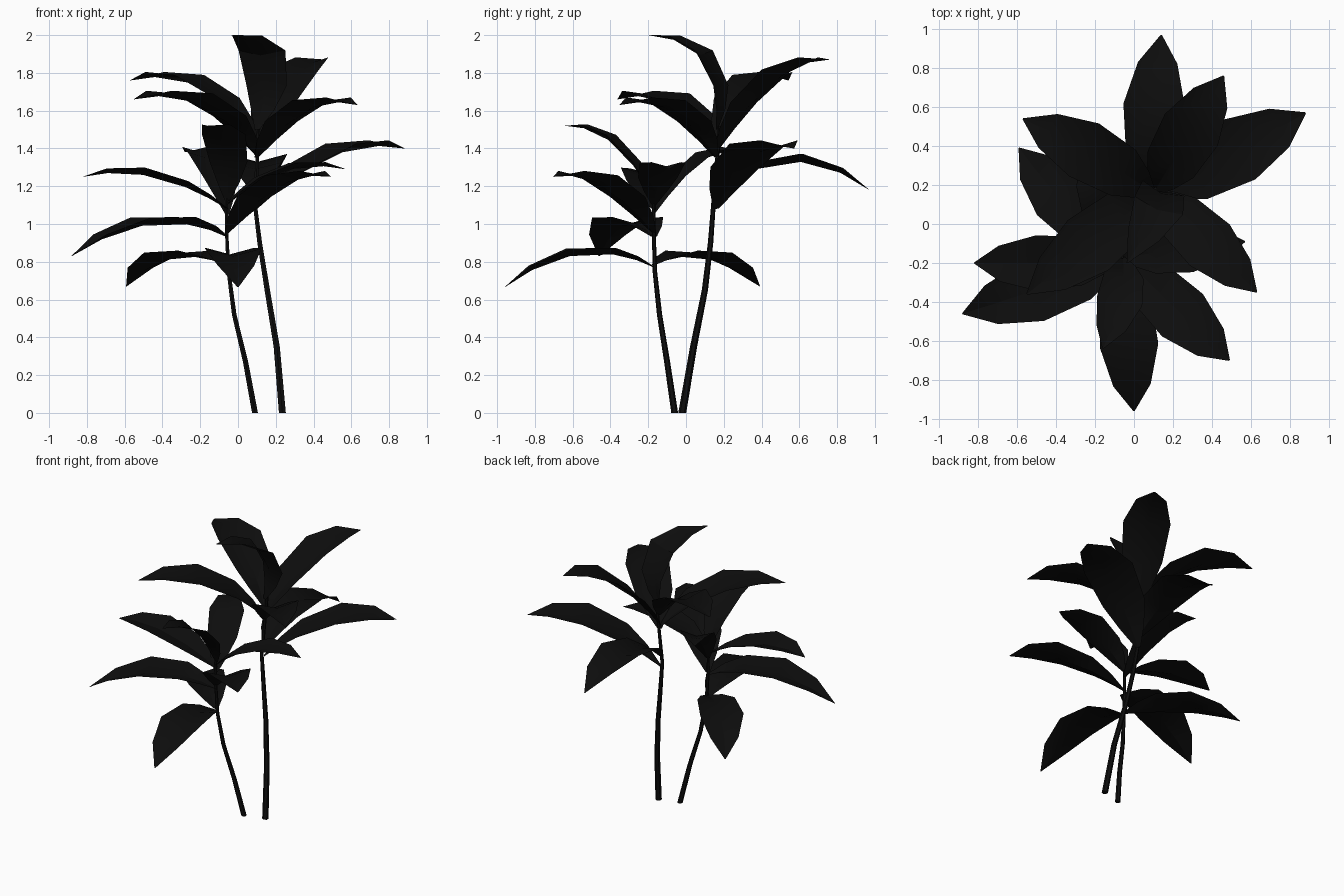
import bpy, bmesh
from mathutils import Vector

cube = bpy.data.objects.get("Cube")
if cube:
    bpy.data.objects.remove(cube, do_unlink=True)

# One near-black colour for the whole plant
black = bpy.data.materials.new("near_black")
black.use_nodes = True
colour = (0.004, 0.004, 0.004, 1)
black.diffuse_color = colour
bsdf = black.node_tree.nodes["Principled BSDF"]
bsdf.inputs["Base Color"].default_value = colour
bsdf.inputs["Roughness"].default_value = 0.9


def finish(name, bm):
    mesh = bpy.data.meshes.new(name)
    bmesh.ops.recalc_face_normals(bm, faces=bm.faces)
    bm.to_mesh(mesh)
    bm.free()
    mesh.materials.append(black)
    obj = bpy.data.objects.new(name, mesh)
    bpy.context.collection.objects.link(obj)
    bpy.context.view_layer.objects.active = obj
    obj.select_set(True)
    bpy.ops.object.shade_smooth_by_angle()
    obj.select_set(False)


# Leaf outline: position along the midrib, share of the full half width
OUTLINE = [(0, .1), (.12, .5), (.28, .86), (.57, 1), (.82, .64), (1, .02)]


def leaf(name, base, mid, tip):
    """Folded blade along an arched midrib through three points."""
    base, mid, tip = Vector(base), Vector(mid), Vector(tip)
    ctrl = mid * 2 - (base + tip) / 2
    half = 0.18 * ((mid - base).length + (tip - mid).length)
    side = (tip - base).cross(Vector((0, 0, 1))).normalized()
    bm = bmesh.new()
    rows = []
    for t, w in OUTLINE:
        p = base * (1 - t) ** 2 + ctrl * 2 * t * (1 - t) + tip * t * t
        tangent = (ctrl - base) * (1 - t) + (tip - ctrl) * t
        up = side.cross(tangent).normalized()
        lift = up * 0.27 * half * w
        rows.append([bm.verts.new(q) for q in
                     (p - side * half * w + lift, p, p + side * half * w + lift)])
    for a, b in zip(rows, rows[1:]):
        for i in range(2):
            bm.faces.new((a[i], a[i + 1], b[i + 1], b[i]))
    finish(name, bm)


def stem(name, points, r0, r1, sides=6):
    """Tapered stalk through a few points."""
    bm = bmesh.new()
    rings = []
    for i, p in enumerate(points):
        r = r0 + (r1 - r0) * i / (len(points) - 1)
        ring = bmesh.ops.create_circle(bm, segments=sides, radius=r)["verts"]
        bmesh.ops.translate(bm, verts=ring, vec=p)
        rings.append(ring)
    for a, b in zip(rings, rings[1:]):
        for i in range(sides):
            j = (i + 1) % sides
            bm.faces.new((a[i], a[j], b[j], b[i]))
    bm.faces.new(rings[0])
    bm.faces.new(rings[-1])
    finish(name, bm)


# Stalks
stem("front_stem", [(.09, -.06, 0), (.04, -.1, .27), (-.02, -.14, .52),
                    (-.05, -.165, .75), (-.06, -.17, .95), (-.06, -.17, 1.16)], .018, .008)
stem("back_stem", [(.235, -.02, 0), (.205, .04, .35), (.155, .1, .65),
                   (.115, .13, .9), (.09, .145, 1.1), (.11, .18, 1.52)], .021, .01)

# Leaves on the shorter front stalk: base height, middle, tip
FRONT = [
    (.77, (-.03, -.56, .84), (0, -.96, .665)),
    (.78, (-.35, .1, .82), (-.59, .39, .67)),
    (.93, (-.45, -.32, 1.0), (-.88, -.46, .83)),
    (.95, (.22, -.44, 1.2), (.49, -.7, 1.25)),
    (1.05, (-.15, .08, 1.33), (-.28, .3, 1.38)),
    (1.08, (-.45, -.2, 1.25), (-.82, -.2, 1.25)),
    (1.1, (.25, -.13, 1.28), (.57, -.09, 1.29)),
    (1.12, (-.07, -.38, 1.42), (-.16, -.64, 1.52)),
]
for n, (z, mid, tip) in enumerate(FRONT, 1):
    leaf(f"front_leaf_{n}", (-.058, -.17, z), mid, tip)

# Leaves on the taller back stalk
BACK = [
    (1.08, (.5, .36, 1.36), (.88, .57, 1.4)),
    (1.15, (.1, .55, 1.33), (.14, .97, 1.18)),
    (1.35, (.36, -.08, 1.6), (.63, -.35, 1.63)),
    (1.36, (-.2, -.08, 1.63), (-.55, -.36, 1.66)),
    (1.38, (.28, .46, 1.75), (.46, .76, 1.87)),
    (1.45, (-.22, .36, 1.73), (-.57, .54, 1.76)),
    (1.5, (.13, .1, 1.86), (-.035, -.2, 2.0)),
]
for n, (z, mid, tip) in enumerate(BACK, 1):
    leaf(f"back_leaf_{n}", (.1, .16, z), mid, tip)
